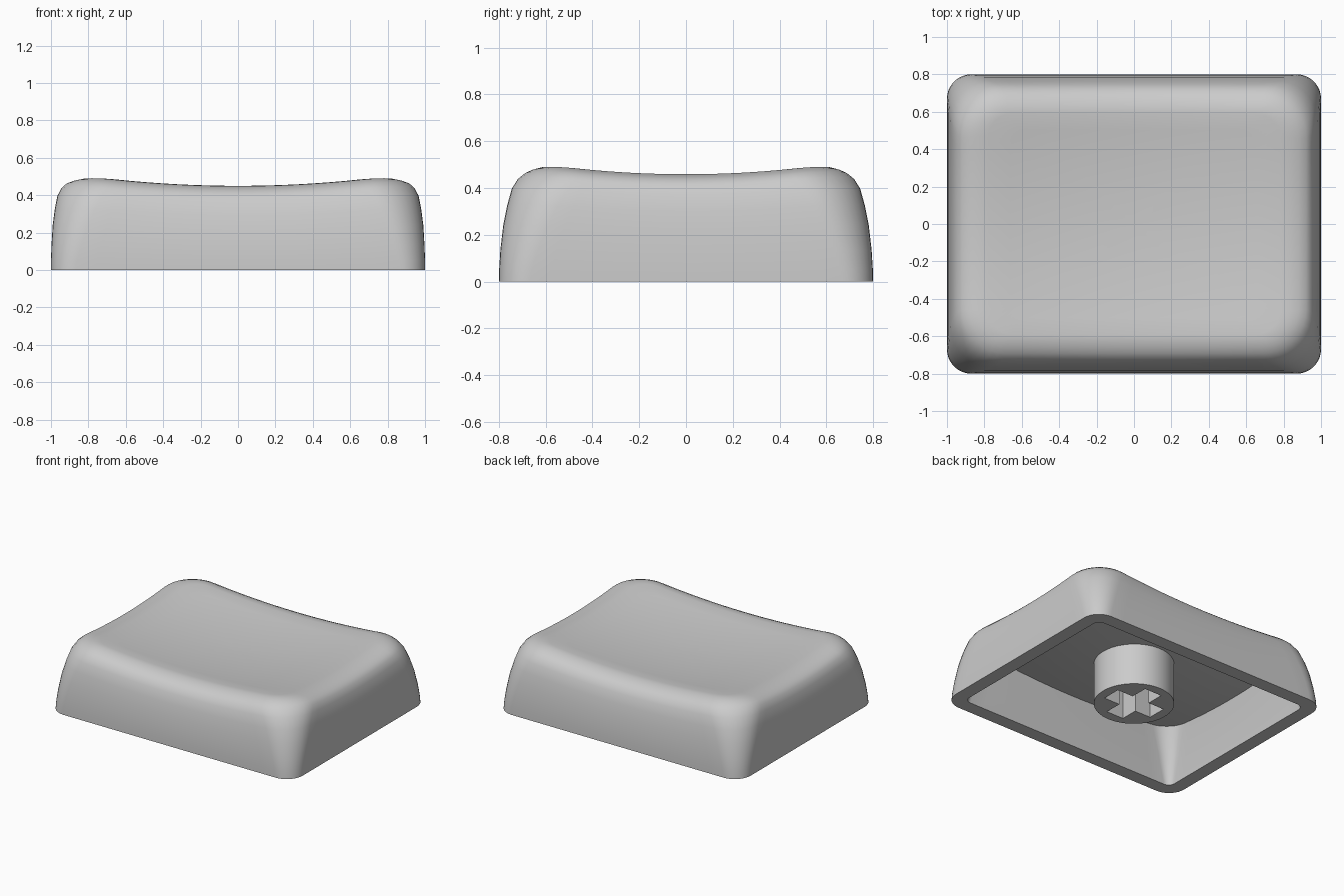
import bpy, bmesh, math
from mathutils import Vector

cube = bpy.data.objects.get("Cube")
if cube:
    bpy.data.objects.remove(cube, do_unlink=True)

HALF_X, HALF_Y = 1.0, 0.8
ARC, STRAIGHT = 9, 16

grey = bpy.data.materials.new("plain_grey")
grey.use_nodes = True
grey.diffuse_color = (0.6, 0.6, 0.6, 1)
grey.node_tree.nodes["Principled BSDF"].inputs["Base Color"].default_value = (0.6, 0.6, 0.6, 1)


def dish(x, y):
    """Height of the scooped top surface."""
    return 0.41 + 0.08 * x * x + 0.115 * y * y


def outline(hx, hy, r):
    """Rounded rectangle with subdivided straight sides."""
    arcs = []
    for i, (sx, sy) in enumerate([(1, 1), (-1, 1), (-1, -1), (1, -1)]):
        centre = Vector((sx * (hx - r), sy * (hy - r)))
        angles = [(i + k / ARC) * math.pi / 2 for k in range(ARC + 1)]
        arcs.append([centre + r * Vector((math.cos(a), math.sin(a))) for a in angles])
    points = []
    for i, arc in enumerate(arcs):
        start, end = arc[-1], arcs[(i + 1) % 4][0]
        points += arc + [start.lerp(end, k / STRAIGHT) for k in range(1, STRAIGHT)]
    return points


def surface_rings(bm, profile, drop):
    """Rings from the rim up to the middle; returns rings and centre vertex."""
    rings = []
    for frac, dx, dy, r in profile:
        pts = outline(HALF_X - dx, HALF_Y - dy, r)
        rings.append([bm.verts.new((p.x, p.y, frac * (dish(*p) - drop))) for p in pts])
    for scale in (0.85, 0.7, 0.55, 0.4, 0.25, 0.1):
        flat = [p * scale for p in pts]
        rings.append([bm.verts.new((p.x, p.y, dish(*p) - drop)) for p in flat])
    return rings, bm.verts.new((0, 0, dish(0, 0) - drop))


def finish(obj):
    obj.data.materials.clear()
    obj.data.materials.append(grey)
    bpy.ops.object.select_all(action="DESELECT")
    obj.select_set(True)
    bpy.context.view_layer.objects.active = obj
    bpy.ops.object.shade_smooth_by_angle(angle=math.radians(35))


# Profiles: height fraction, inset in x, inset in y, corner radius
OUTER = [
    (0, 0, 0, 0.13), (0.1, 0, 0.001, 0.14), (0.25, 0.003, 0.006, 0.16),
    (0.45, 0.009, 0.018, 0.19), (0.62, 0.02, 0.035, 0.215),
    (0.77, 0.034, 0.055, 0.24), (0.86, 0.055, 0.08, 0.25),
    (0.915, 0.08, 0.108, 0.235), (0.955, 0.12, 0.14, 0.2),
    (0.985, 0.165, 0.175, 0.16), (1, 0.22, 0.21, 0.13),
]
INNER = [(0, 0.1, 0.1, 0.05), (0.5, 0.11, 0.115, 0.1), (1, 0.14, 0.15, 0.15)]

# Hollow cap: outer skin, rim and inner skin in one closed loft
bm = bmesh.new()
outer, top_centre = surface_rings(bm, OUTER, 0)
inner, ceiling_centre = surface_rings(bm, INNER, 0.11)
loft = outer[::-1] + inner
count = len(loft[0])
for a, b in zip(loft, loft[1:]):
    for i in range(count):
        j = (i + 1) % count
        bm.faces.new((a[i], a[j], b[j], b[i]))
for ring, centre in ((loft[0], top_centre), (loft[-1], ceiling_centre)):
    for i in range(count):
        bm.faces.new((ring[i], ring[(i + 1) % count], centre))
bmesh.ops.recalc_face_normals(bm, faces=bm.faces)
mesh = bpy.data.meshes.new("cap_shell")
bm.to_mesh(mesh)
bm.free()
shell = bpy.data.objects.new("cap_shell", mesh)
bpy.context.collection.objects.link(shell)
finish(shell)

# Mounting stem with a cross-shaped socket
bpy.ops.mesh.primitive_cylinder_add(vertices=64, radius=0.27, depth=0.35, location=(0, 0, 0.175))
stem = bpy.context.object
stem.name = "mounting_stem"
for size in ((0.4, 0.14), (0.14, 0.4)):
    bpy.ops.mesh.primitive_cube_add(size=1, location=(0, 0, 0.1))
    cutter = bpy.context.object
    cutter.name = "socket_cutter"
    cutter.scale = (*size, 0.38)
    cutter.hide_render = True
    bpy.context.view_layer.update()
    cut = stem.modifiers.new("socket", "BOOLEAN")
    cut.operation = "DIFFERENCE"
    cut.solver = "EXACT"
    cut.object = cutter
    bpy.context.view_layer.objects.active = stem
    bpy.ops.object.modifier_apply(modifier=cut.name)
    bpy.data.objects.remove(cutter, do_unlink=True)
finish(stem)
